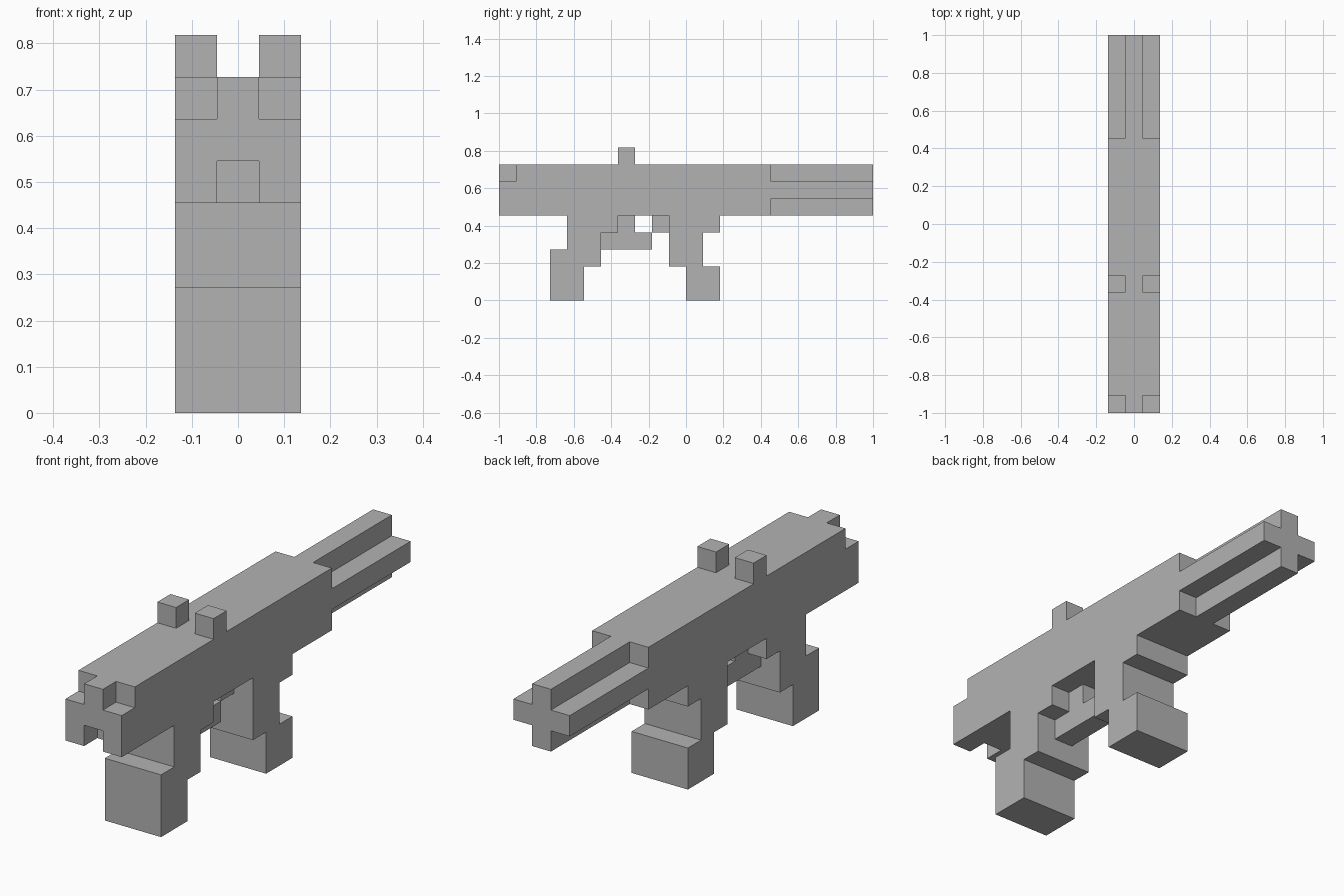
import bpy
import bmesh
from mathutils import Vector

UNIT = 1 / 11  # edge length of one block

if "Cube" in bpy.data.objects:
    bpy.data.objects.remove(bpy.data.objects["Cube"], do_unlink=True)

grey = bpy.data.materials.new("plain_grey")
grey.use_nodes = True
colour = (0.45, 0.45, 0.45, 1)
grey.diffuse_color = colour
grey.node_tree.nodes["Principled BSDF"].inputs["Base Color"].default_value = colour


def extrude(name, profile, axis, start, end):
    """Extrude a block-unit outline along x (outline is y, z) or y (outline is x, z)."""
    bm = bmesh.new()

    def place(a, z):
        return Vector((start, a, z) if axis == "x" else (a, start, z)) * UNIT

    face = bm.faces.new([bm.verts.new(place(a, z)) for a, z in profile])
    result = bmesh.ops.extrude_face_region(bm, geom=[face], use_keep_orig=True)
    moved = [v for v in result["geom"] if isinstance(v, bmesh.types.BMVert)]
    shift = Vector((1, 0, 0) if axis == "x" else (0, 1, 0)) * (end - start) * UNIT
    bmesh.ops.translate(bm, verts=moved, vec=shift)
    bmesh.ops.recalc_face_normals(bm, faces=bm.faces)
    mesh = bpy.data.meshes.new(name)
    bm.to_mesh(mesh)
    bm.free()
    mesh.materials.append(grey)
    obj = bpy.data.objects.new(name, mesh)
    bpy.context.collection.objects.link(obj)
    return obj


def box(name, x, y, z):
    outline = [(y[0], z[0]), (y[1], z[0]), (y[1], z[1]), (y[0], z[1])]
    return extrude(name, outline, "x", *x)


def mirrored(half):
    """Complete a right-hand outline with its reflection."""
    return half + [(-a, z) for a, z in reversed(half)]


FULL = (-1.5, 1.5)
MIDDLE = (-0.5, 0.5)

# Receiver, with a notched stock end and a cross-shaped barrel
box("receiver", FULL, (-10, 5), (5, 8))
stock = mirrored([(0.5, 6), (0.5, 5), (1.5, 5), (1.5, 7), (0.5, 7), (0.5, 8)])
extrude("stock_end", stock, "y", -11, -10)
barrel = mirrored([(0.5, 5), (0.5, 6), (1.5, 6), (1.5, 7), (0.5, 7), (0.5, 8)])
extrude("barrel", barrel, "y", 5, 11)

# Stepped grip and magazine
grip = [(-8, 0), (-6, 0), (-6, 2), (-5, 2), (-5, 4), (-4, 4),
        (-4, 5), (-7, 5), (-7, 3), (-8, 3)]
extrude("grip", grip, "x", *FULL)
magazine = [(0, 0), (2, 0), (2, 2), (1, 2), (1, 4), (2, 4),
            (2, 5), (-1, 5), (-1, 2), (0, 2)]
extrude("magazine", magazine, "x", *FULL)

# Trigger group, one block wide
box("trigger", MIDDLE, (-4, -3), (4, 5))
box("trigger_guard", MIDDLE, (-5, -2), (3, 4))
box("magazine_catch", MIDDLE, (-2, -1), (4, 5))

# Pair of sight posts
for side, x in (("right", (-1.5, -0.5)), ("left", (0.5, 1.5))):
    box("sight_" + side, x, (-4, -3), (8, 9))
